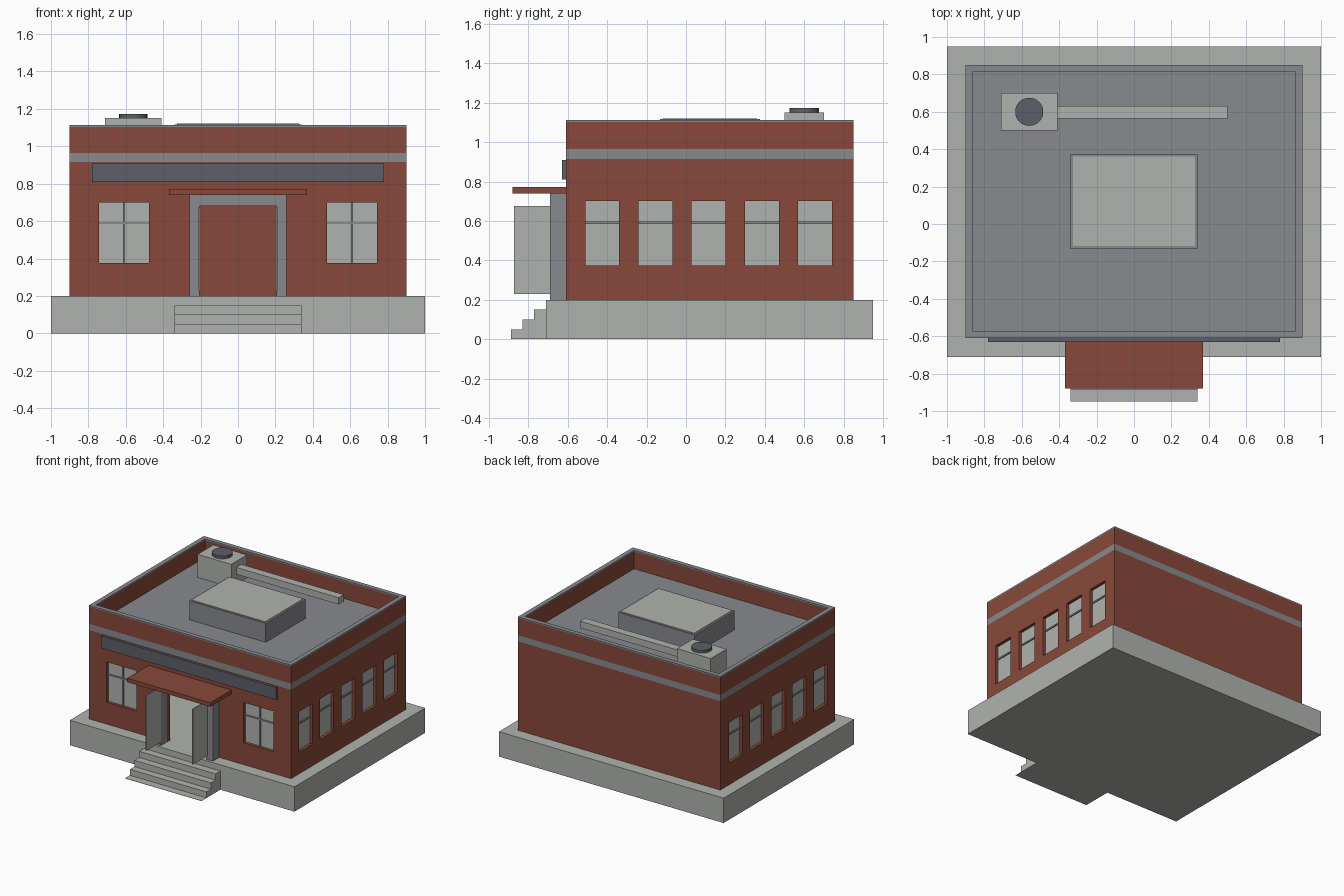
import bpy, bmesh
from mathutils import Vector

if "Cube" in bpy.data.objects:
    bpy.data.objects.remove(bpy.data.objects["Cube"])


def material(name, rgb):
    m = bpy.data.materials.new(name)
    m.diffuse_color = (*rgb, 1)
    m.use_nodes = True
    m.node_tree.nodes["Principled BSDF"].inputs["Base Color"].default_value = m.diffuse_color
    return m


BRICK = material("brick_red", (0.25, 0.066, 0.043))
CONCRETE = material("light_concrete", (0.435, 0.45, 0.425))
GREY = material("mid_grey", (0.25, 0.255, 0.275))
SLATE = material("dark_slate", (0.107, 0.116, 0.137))


def finish(name, bm, mats):
    me = bpy.data.meshes.new(name)
    bmesh.ops.recalc_face_normals(bm, faces=bm.faces)
    bm.to_mesh(me)
    bm.free()
    ob = bpy.data.objects.new(name, me)
    bpy.context.collection.objects.link(ob)
    for m in mats:
        me.materials.append(m)
    return ob


def boxes(name, spans, mat):
    """One object made of boxes given as (x0, x1, y0, y1, z0, z1)."""
    bm = bmesh.new()
    for x0, x1, y0, y1, z0, z1 in spans:
        for v in bmesh.ops.create_cube(bm, size=1)["verts"]:
            v.co = Vector(((x0 + x1) / 2 + v.co.x * (x1 - x0),
                           (y0 + y1) / 2 + v.co.y * (y1 - y0),
                           (z0 + z1) / 2 + v.co.z * (z1 - z0)))
    return finish(name, bm, [mat])


def subtract(ob, cutter):
    mod = ob.modifiers.new("cut", 'BOOLEAN')
    mod.operation = 'DIFFERENCE'
    mod.solver = 'EXACT'
    mod.object = cutter
    bpy.context.view_layer.objects.active = ob
    bpy.ops.object.modifier_apply(modifier=mod.name)
    bpy.data.objects.remove(cutter)


X, Y0, Y1, T = 0.90, -0.61, 0.85, 0.037       # wall extents and thickness
WZ0, WZ1, BAR = 0.375, 0.70, 0.59             # window heights
ROOF = 0.965
side_y = [-0.425 + 0.27 * i for i in range(5)]
front_x = [-0.61, 0.61]
HW, HF = 0.086, 0.134                         # half window widths

# Plinth
boxes("plinth", [(-1, 1, -0.71, 0.95, 0, 0.2)], CONCRETE)

# Front steps: stair profile extruded across x, with a thin foot plate
profile = [(-0.71, 0), (-0.95, 0), (-0.95, 0.002), (-0.888, 0.002), (-0.888, 0.05),
           (-0.83, 0.05), (-0.83, 0.10), (-0.77, 0.10), (-0.77, 0.15), (-0.71, 0.15)]
bm = bmesh.new()
face = bm.faces.new([bm.verts.new((-0.34, y, z)) for y, z in profile])
ext = bmesh.ops.extrude_face_region(bm, geom=[face])["geom"]
bmesh.ops.translate(bm, vec=(0.68, 0, 0), verts=[g for g in ext if isinstance(g, bmesh.types.BMVert)])
bm.normal_update()
finish("front_steps", bm, [CONCRETE])

# Hollow walls with window and door openings
walls = boxes("walls", [(-X, X, Y0, Y1, 0.2, 1.113)], BRICK)
subtract(walls, boxes("cavity", [(-X + T, X - T, Y0 + T, Y1 - T, 0, 1.3)], BRICK))
cuts = [(-1.1, 1.1, y - HW, y + HW, WZ0, WZ1) for y in side_y]
cuts += [(x - HF, x + HF, -0.8, -0.5, WZ0, WZ1) for x in front_x]
cuts += [(-0.205, 0.205, -0.8, -0.5, 0.1, 0.68)]
subtract(walls, boxes("openings", cuts, BRICK))

# Grey band and parapet cap coloured by height
walls.data.materials.clear()
walls.data.materials.append(BRICK)
walls.data.materials.append(GREY)
bm = bmesh.new()
bm.from_mesh(walls.data)
for z in (0.915, 0.965, 1.103):
    bmesh.ops.bisect_plane(bm, geom=bm.verts[:] + bm.edges[:] + bm.faces[:],
                           plane_co=(0, 0, z), plane_no=(0, 0, 1))
for f in bm.faces:
    c = f.calc_center_median()
    outer = abs(c.x) > X - 0.005 or c.y < Y0 + 0.005 or c.y > Y1 - 0.005
    f.material_index = int(c.z > 1.103 or (outer and 0.915 < c.z < 0.965))
bm.to_mesh(walls.data)
bm.free()

# Window panes and glazing bars
D = 0.024
panes, bars = [], []
for s in (-1, 1):
    a, b = sorted((s * (X - D), s * (X - D - 0.008)))
    c, d = sorted((s * (X - D + 0.008), s * (X - D)))
    for y in side_y:
        panes.append((a, b, y - HW, y + HW, WZ0, WZ1))
        bars.append((c, d, y - HW, y + HW, BAR - 0.006, BAR + 0.006))
for x in front_x:
    panes.append((x - HF, x + HF, Y0 + D, Y0 + D + 0.008, WZ0, WZ1))
    bars.append((x - HF, x + HF, Y0 + D - 0.008, Y0 + D, BAR - 0.006, BAR + 0.006))
    bars.append((x - 0.006, x + 0.006, Y0 + D - 0.009, Y0 + D, WZ0, WZ1))
boxes("window_panes", panes, CONCRETE)
boxes("window_bars", bars, GREY)

# Door surround, open doors, canopy and blank fascia board
boxes("door_posts", [(-0.26, -0.205, -0.69, Y0, 0.2, 0.68),
                     (0.205, 0.26, -0.69, Y0, 0.2, 0.68)], GREY)
boxes("door_lintel", [(-0.26, 0.26, -0.69, Y0, 0.68, 0.74)], GREY)
boxes("open_doors", [(s * 0.207 - 0.004, s * 0.207 + 0.004, -0.873, -0.69, 0.23, 0.675)
                     for s in (-1, 1)], CONCRETE)
boxes("canopy", [(-0.37, 0.37, -0.88, Y0, 0.74, 0.772)], BRICK)
boxes("fascia_board", [(-0.78, 0.78, -0.63, Y0, 0.81, 0.908)], SLATE)

# Roof slab and raised skylight
boxes("roof", [(-X + T, X - T, Y0 + T, Y1 - T, ROOF - 0.02, ROOF)], GREY)
boxes("skylight_box", [(-0.34, 0.34, -0.133, 0.375, ROOF, 1.117)], GREY)
boxes("skylight_panel", [(-0.325, 0.325, -0.118, 0.36, 1.117, 1.121)], CONCRETE)

# Vent unit with round fan and duct
boxes("vent_unit", [(-0.71, -0.41, 0.5, 0.7, ROOF, 1.15)], CONCRETE)
boxes("duct", [(-0.41, 0.5, 0.565, 0.63, 1.045, 1.10)], CONCRETE)
bpy.ops.mesh.primitive_cylinder_add(vertices=32, radius=0.075, depth=0.022,
                                    location=(-0.56, 0.6, 1.161))
fan = bpy.context.object
fan.name = "vent_fan"
fan.data.materials.append(SLATE)
bpy.ops.object.shade_smooth_by_angle()
